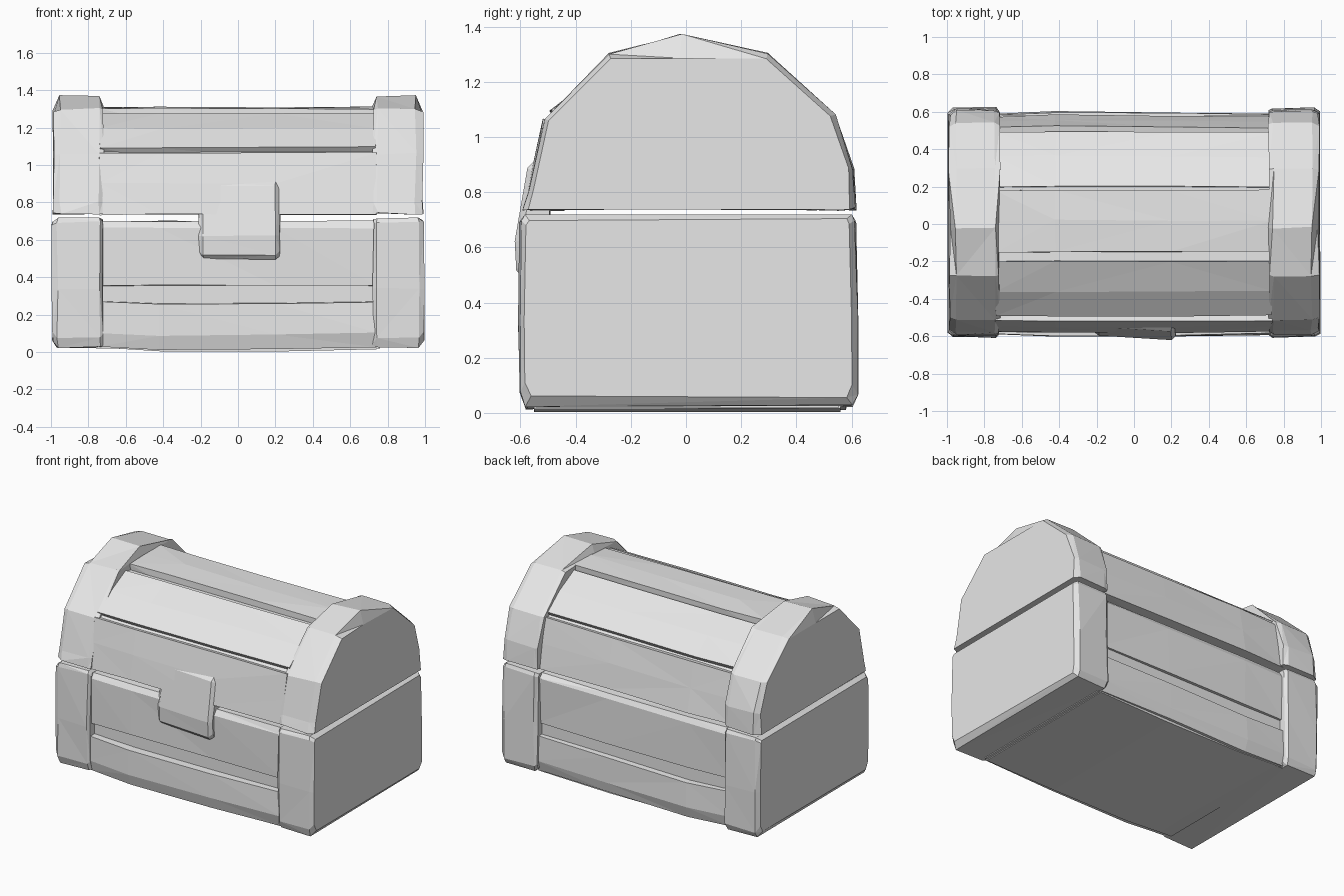
import bpy, bmesh, math, random
from mathutils import Vector

if "Cube" in bpy.data.objects:
    bpy.data.objects.remove(bpy.data.objects["Cube"])

random.seed(4)
grey = bpy.data.materials.new("light_grey")
grey.diffuse_color = (0.8, 0.8, 0.8, 1)
grey.use_nodes = True
grey.node_tree.nodes["Principled BSDF"].inputs["Base Color"].default_value = grey.diffuse_color


def loft(name, sections, jitter=0.005):
    """Solid through (x, [(y, z), ...]) sections with slight hand-cut wobble."""
    bm = bmesh.new()
    rings = []
    for x, prof in sections:
        rings.append([bm.verts.new((x + random.uniform(-jitter, jitter),
                                    y + random.uniform(-jitter, jitter),
                                    max(0, z + random.uniform(-jitter, jitter))))
                      for y, z in prof])
    n = len(rings[0])
    for a, b in zip(rings, rings[1:]):
        for i in range(n):
            j = (i + 1) % n
            bm.faces.new((a[i], a[j], b[j], b[i]))
    bm.faces.new(rings[0])
    bm.faces.new(rings[-1][::-1])
    bmesh.ops.triangulate(bm, faces=[f for f in bm.faces if len(f.verts) == 4])
    bmesh.ops.recalc_face_normals(bm, faces=bm.faces)
    me = bpy.data.meshes.new(name)
    bm.to_mesh(me)
    bm.free()
    me.materials.append(grey)
    ob = bpy.data.objects.new(name, me)
    bpy.context.collection.objects.link(ob)
    return ob


def plank(name, prof, bulge=0.0, bend=0.0):
    """Long board between the end blocks, optionally bulging outward midway."""
    cy = sum(p[0] for p in prof) / len(prof)
    s = math.copysign(1, cy)
    secs = []
    for x, k in ((-0.74, 0), (-0.42, 1), (0.2, 0.6), (0.74, 0)):
        secs.append((x, [(y + s * bulge * k * (abs(y) > abs(cy)), z - bend * k)
                         for y, z in prof]))
    return loft(name, secs, 0.004)


# Lid end arches: full arch in the middle, clipped at the outer face
arch = [(-0.59, 0.74), (-0.575, 0.80), (-0.515, 1.06), (-0.28, 1.30), (-0.02, 1.37),
        (0.30, 1.30), (0.54, 1.08), (0.605, 0.88), (0.613, 0.74)]


def shrink(prof, sy, top):
    return [(y * sy, min(z, top)) for y, z in prof]


# Base end blocks: chamfered, slightly bulged rectangles
def block(m, z0, z1):
    a, b, c = -0.605 + m, 0.62 - m, 0.02
    return [(a + c, z0), (a, z0 + 0.05), (a, 0.34), (a + 0.005, z1 - c), (a + c, z1),
            (b - c, z1), (b - 0.005, z1 - c), (b, 0.34), (b, z0 + 0.04), (b - c, z0)]


for side, s in (("left", -1), ("right", 1)):
    loft("lid_arch_" + side, [(s * 0.72, shrink(arch, 0.98, 1.315)), (s * 0.745, arch),
                              (s * 0.95, arch), (s * 0.987, shrink(arch, 0.965, 1.285))], 0.006)
    loft("base_block_" + side, [(s * 0.722, block(0.015, 0.04, 0.705)),
                                (s * 0.74, block(0, 0.025, 0.715)),
                                (s * 0.965, block(0, 0.025, 0.715)),
                                (s * 0.992, block(0.02, 0.06, 0.70))], 0.005)

# Inner cores behind the boards
lid_core = [(-0.50, 0.745), (-0.50, 1.05), (-0.20, 1.26), (0.20, 1.26), (0.50, 1.05), (0.52, 0.745)]
loft("lid_core", [(-0.76, lid_core), (0.76, lid_core)], 0)
base_core = [(-0.545, 0.02), (-0.545, 0.66), (0.555, 0.66), (0.555, 0.02)]
loft("base_core", [(-0.76, base_core), (0.76, base_core)], 0)

# Lid boards
plank("lid_top_board", [(-0.15, 1.22), (-0.15, 1.30), (0.02, 1.31), (0.18, 1.305), (0.18, 1.22)])
for side, s in (("front", -1), ("back", 1)):
    plank("lid_slope_board_" + side, [(s * 0.19, 1.20), (s * 0.20, 1.275), (s * 0.36, 1.195),
                                      (s * 0.49, 1.095), (s * 0.44, 1.03)], 0.006)
    plank("lid_wall_board_" + side, [(s * 0.44, 0.735), (s * 0.44, 1.05), (s * 0.515, 1.065),
                                     (s * 0.55, 0.90), (s * 0.575, 0.735)], 0.008)
    # Base wall boards, the lower one standing proud as a ledge
    plank("base_lower_board_" + side, [(s * 0.50, 0.025), (s * 0.50, 0.275), (s * 0.585, 0.27),
                                       (s * 0.59, 0.10), (s * 0.57, 0.025)], 0.012, 0.012)
    plank("base_upper_board_" + side, [(s * 0.50, 0.355), (s * 0.50, 0.70), (s * 0.555, 0.70),
                                       (s * 0.577, 0.665), (s * 0.572, 0.355)], 0.006)

# Underside panel
floor = [(-0.55, 0.004), (-0.55, 0.06), (0.56, 0.06), (0.56, 0.004)]
loft("floor_panel", [(-0.74, [(y, z + 0.02) for y, z in floor]), (-0.4, floor),
                     (0.2, floor), (0.74, [(y, z + 0.01) for y, z in floor])], 0.002)

# Latch: chamfered plate leaning with the lid
def latch(m, dy):
    return [(-0.50, 0.51 + m), (-0.59 + dy, 0.495 + m), (-0.61 + dy, 0.52 + m),
            (-0.615 + dy, 0.62), (-0.57 + dy, 0.89 - m), (-0.55 + dy, 0.91 - m), (-0.49, 0.905 - m)]


loft("latch", [(-0.21, latch(0.02, 0.035)), (-0.185, latch(0, 0.02)),
               (0.20, latch(0, -0.005)), (0.225, latch(0.02, 0.015))], 0.004)
